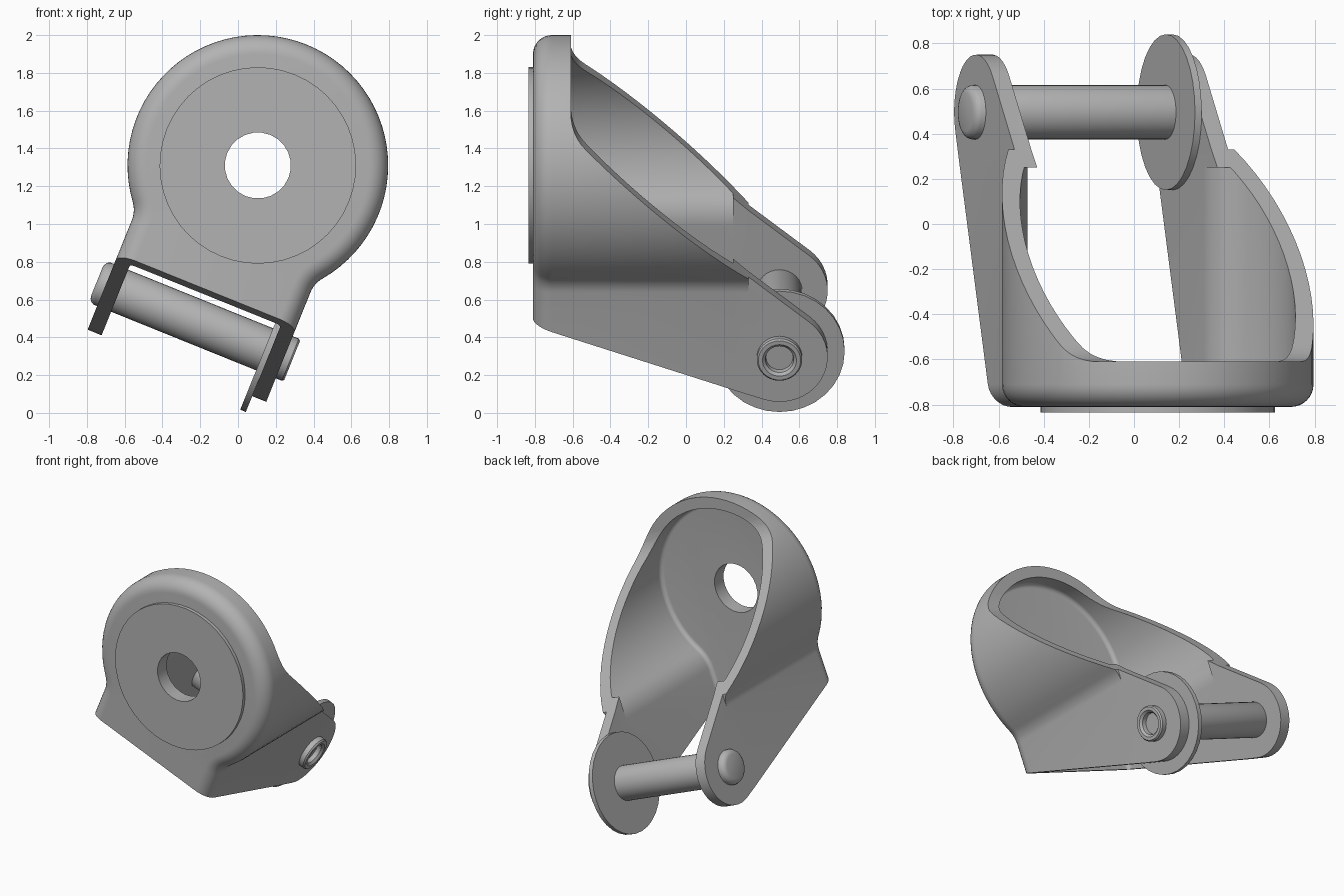
import bpy, bmesh
from math import sin, cos, atan2, hypot, pi, radians, sqrt
from mathutils import Matrix, Vector

cube = bpy.data.objects.get("Cube")
if cube:
    bpy.data.objects.remove(cube)

# The whole fork is tilted around the front-back axis
PLACE = Matrix.Translation((0.105, 0, 1.31)) @ Matrix.Rotation(radians(22), 4, 'Y')
PIN_Y, PIN_Z = 0.495, -0.889

GREY = (0.45, 0.45, 0.45, 1)
grey = bpy.data.materials.new("plain grey")
grey.use_nodes = True
grey.diffuse_color = GREY
grey.node_tree.nodes["Principled BSDF"].inputs["Base Color"].default_value = GREY


def loft(name, rings):
    """Skin a list of equal-length point rings and cap both ends."""
    bm = bmesh.new()
    rows = [[bm.verts.new(p) for p in ring] for ring in rings]
    for a, b in zip(rows, rows[1:]):
        for i in range(len(a)):
            j = (i + 1) % len(a)
            bm.faces.new((a[i], a[j], b[j], b[i]))
    bm.faces.new(rows[0])
    bm.faces.new(rows[-1])
    bmesh.ops.recalc_face_normals(bm, faces=bm.faces)
    mesh = bpy.data.meshes.new(name)
    bm.to_mesh(mesh)
    bm.free()
    mesh.materials.append(grey)
    obj = bpy.data.objects.new(name, mesh)
    obj.matrix_world = PLACE
    bpy.context.collection.objects.link(obj)
    return obj


def arc(cx, cy, r, a0, a1, n):
    return [(cx + r * cos(a0 + (a1 - a0) * i / n), cy + r * sin(a0 + (a1 - a0) * i / n))
            for i in range(n + 1)]


def disc(name, y0, y1, r, n):
    """Cylinder along the front-back axis."""
    ring = arc(0, 0, r, 0, 2 * pi, n)[:-1]
    return loft(name, [[(x, y, z) for x, z in ring] for y in (y0, y1)])


def turned(name, profile, n):
    """Turn (x, radius) pairs around the pin axis."""
    return loft(name, [[(x, y, z) for y, z in arc(PIN_Y, PIN_Z, r, 0, 2 * pi, n)[:-1]]
                       for x, r in profile])


def slab(name, profile, x0, x1):
    """Extrude a side profile of (y, z) pairs sideways."""
    return loft(name, [[(x, y, z) for y, z in profile] for x in (x0, x1)])


def boolean(obj, tool, operation, remove=True):
    mod = obj.modifiers.new(operation, 'BOOLEAN')
    mod.operation, mod.object, mod.solver = operation, tool, 'EXACT'
    bpy.context.view_layer.update()
    bpy.context.view_layer.objects.active = obj
    bpy.ops.object.modifier_apply(modifier=mod.name)
    if remove:
        bpy.data.objects.remove(tool)


def outline(y, inset):
    """Keyhole outline: round top blended into two straight legs."""
    R, half, f = 0.69, 0.51, 0.15
    cx = half + f
    cz = -sqrt((R + f) ** 2 - cx ** 2)
    blend = atan2(-cz, -cx)
    leg = [(half - inset, -1.3)] + arc(cx, cz, f + inset, pi, blend, 6)
    top = arc(0, 0, R - inset, blend - pi, 2 * pi - blend, 56)[1:-1]
    pts = leg + top + [(-x, z) for x, z in reversed(leg)]
    return [(x, y, z) for x, z in pts]


def rounded(y, inset, r, y_end):
    """Outline rings with a rounded front edge."""
    steps = [pi / 2 * i / 8 for i in range(9)]
    return [outline(y + r * (1 - cos(t)), inset + r * (1 - sin(t))) for t in steps] \
        + [outline(y_end, inset)]


def bottom(y):
    return -0.732 - 0.344 * (y + 0.75)


def slope(y):
    return -0.43 - 0.886 * (y - 0.33)


# Shell: thin-walled cup trimmed to the side profile
shell = loft("fork_shell", rounded(-0.81, 0, 0.1, 0.7))
boolean(shell, loft("cavity", rounded(-0.73, 0.08, 0.03, 0.8)), 'DIFFERENCE')
a, b, c = Vector((-0.61, 0.5)), Vector((-0.61, slope(-0.61))), Vector((-0.53, slope(-0.53)))
bend = [tuple(a * (1 - t) ** 2 + b * 2 * t * (1 - t) + c * t * t)
        for t in (i / 6 for i in range(7))]
trim = [(-1, 1), (-0.61, 1)] + bend + [(0.33, -0.43), (0.33, bottom(0.33)), (-1, bottom(-1))]
boolean(shell, slab("trim", trim, -1, 1), 'INTERSECT')

# Arms: flat lugs with round ends
lug = [(0.25, slope(0.25)), (0.25, bottom(0.25))] \
    + arc(PIN_Y, PIN_Z, 0.255, radians(-109), radians(51), 20) + [(0.33, -0.43)]
for side in (-1, 1):
    boolean(shell, slab("arm", lug, side * 0.43, side * 0.51), 'UNION')

# Raised front pad and the hole through it
pad = disc("front_pad", -0.835, -0.81, 0.52, 48)
hole = disc("hole", -1, -0.6, 0.175, 24)
boolean(shell, hole, 'DIFFERENCE', remove=False)
boolean(pad, hole, 'DIFFERENCE')

# Axle pin with a domed head and a hollow end
pin = turned("axle_pin", [(-0.56, 0.085), (-0.555, 0.1), (-0.545, 0.113), (-0.53, 0.12),
                          (0.545, 0.12), (0.555, 0.112), (0.555, 0.09),
                          (0.54, 0.075), (0.5, 0.07)], 32)

# Thin washer inside the left arm
washer = turned("washer", [(0.398, 0.345), (0.43, 0.345)], 32)

for obj in (shell, pad, pin, washer):
    bpy.ops.object.select_all(action='DESELECT')
    obj.select_set(True)
    bpy.context.view_layer.objects.active = obj
    bpy.ops.object.shade_smooth_by_angle(angle=radians(30))
